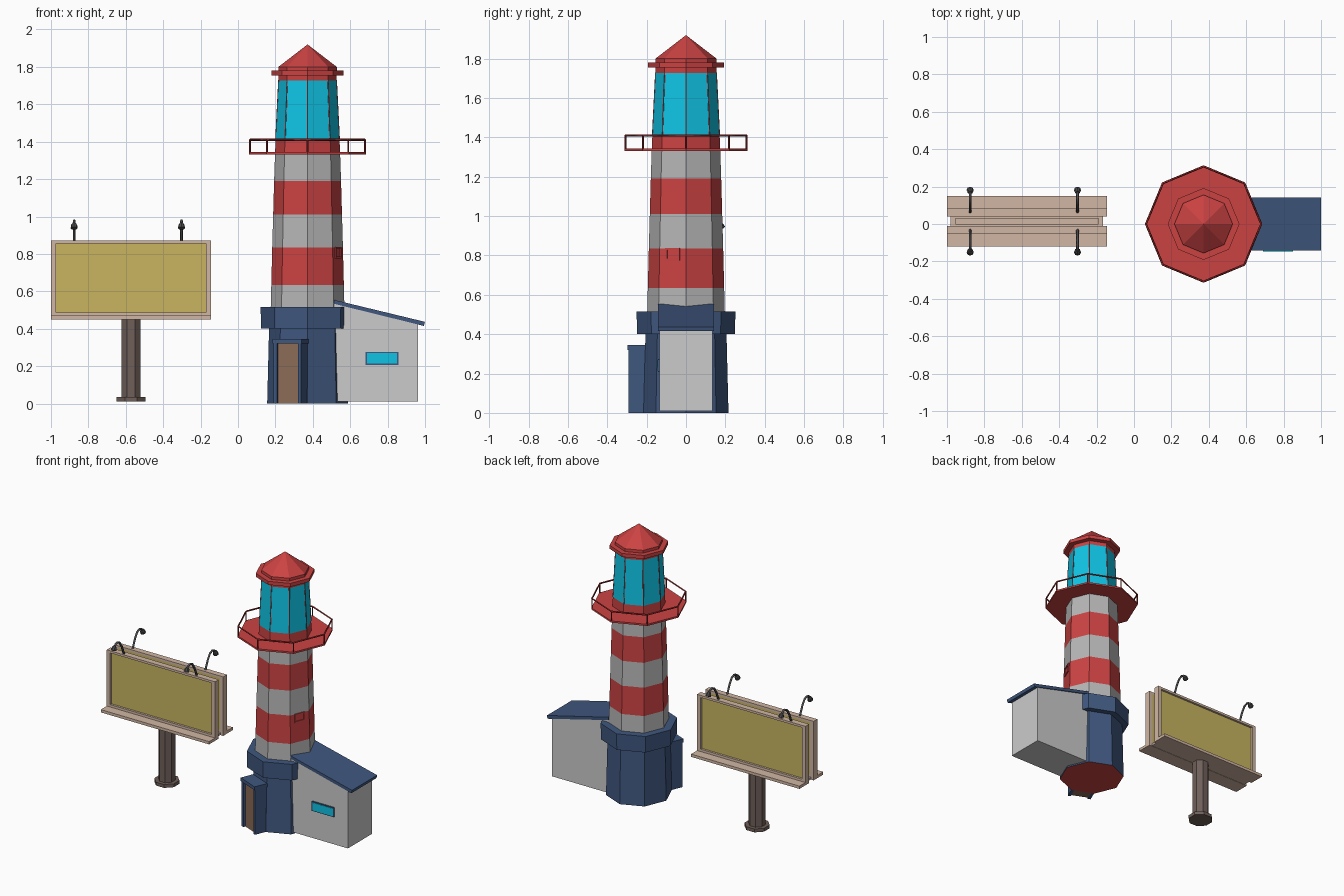
import bpy, bmesh
from math import cos, sin, pi, radians
from mathutils import Matrix, Vector

if "Cube" in bpy.data.objects:
    bpy.data.objects.remove(bpy.data.objects["Cube"])

TX = 0.372            # tower axis x
BX, BY = -0.572, 0.015  # billboard axis


def mat(name, r, g, b):
    m = bpy.data.materials.new(name)
    m.diffuse_color = (r, g, b, 1)
    m.use_nodes = True
    m.node_tree.nodes["Principled BSDF"].inputs["Base Color"].default_value = m.diffuse_color
    return m


RED = mat("red", 0.60, 0.055, 0.055)
BLUE = mat("navy", 0.05, 0.095, 0.21)
GREY = mat("pale_grey", 0.47, 0.47, 0.47)
CYAN = mat("glass", 0.005, 0.55, 0.78)
DOOR = mat("wood", 0.26, 0.15, 0.095)
BEIGE = mat("beige", 0.64, 0.47, 0.37)
OLIVE = mat("poster", 0.58, 0.46, 0.12)
POST = mat("post_brown", 0.16, 0.115, 0.10)
LAMP = mat("lamp_grey", 0.07, 0.07, 0.075)
RAIL = mat("rail_red", 0.25, 0.02, 0.02)


def finish(name, bm, mats):
    bmesh.ops.recalc_face_normals(bm, faces=bm.faces)
    me = bpy.data.meshes.new(name)
    bm.to_mesh(me)
    bm.free()
    for m in mats:
        me.materials.append(m)
    ob = bpy.data.objects.new(name, me)
    bpy.context.collection.objects.link(ob)
    return ob


def lathe(name, prof, mats, cx=TX, cy=0, n=8, offset=0.0):
    """Revolve (radius, z) points; mats holds one material per band."""
    bm = bmesh.new()
    rings = []
    for r, z in prof:
        k = 1 if r == 0 else n
        rings.append([bm.verts.new((cx + r * cos(2 * pi * i / n + offset),
                                    cy + r * sin(2 * pi * i / n + offset), z)) for i in range(k)])
    slots = list(dict.fromkeys(mats))
    for b, (p, q) in enumerate(zip(rings, rings[1:])):
        for i in range(n):
            j = (i + 1) % n
            vs = [p[i % len(p)], p[j % len(p)], q[j % len(q)], q[i % len(q)]]
            f = bm.faces.new(list(dict.fromkeys(vs)))
            f.material_index = slots.index(mats[b % len(mats)])
    return finish(name, bm, slots)


def box(name, lo, hi, m, angle=None):
    """Box from lo to hi; with an angle, x is the distance out from the tower axis."""
    lo, hi = Vector(lo), Vector(hi)
    bm = bmesh.new()
    bmesh.ops.create_cube(bm, size=1)
    M = Matrix.Translation((lo + hi) / 2) @ Matrix.Diagonal([*(abs(v) for v in hi - lo), 1])
    if angle is not None:
        M = Matrix.Translation((TX, 0, 0)) @ Matrix.Rotation(radians(angle), 4, 'Z') @ M
    bm.transform(M)
    return finish(name, bm, [m] if m else [])


def prism(name, pts, y0, y1, m=None):
    """Extrude an (x, z) outline along y."""
    bm = bmesh.new()
    f = bm.faces.new([bm.verts.new((x, y0, z)) for x, z in pts])
    ext = bmesh.ops.extrude_face_region(bm, geom=[f])
    bmesh.ops.translate(bm, vec=(0, y1 - y0, 0),
                        verts=[v for v in ext["geom"] if isinstance(v, bmesh.types.BMVert)])
    return finish(name, bm, [m] if m else [])


def tubes(name, paths, r, m, cyclic=False, res=0):
    cu = bpy.data.curves.new(name, 'CURVE')
    cu.dimensions, cu.bevel_depth, cu.bevel_resolution = '3D', r, res
    cu.use_fill_caps = True
    for path in paths:
        sp = cu.splines.new('POLY')
        sp.points.add(len(path) - 1)
        for p, co in zip(sp.points, path):
            p.co = (*co, 1)
        sp.use_cyclic_u = cyclic
    cu.materials.append(m)
    ob = bpy.data.objects.new(name, cu)
    bpy.context.collection.objects.link(ob)
    return ob


def octagon(r, z):
    return [(TX + r * cos(i * pi / 4), r * sin(i * pi / 4), z) for i in range(8)]


# Tower: base, striped shaft, gallery, lantern, roof
lathe("tower_base", [(0, 0), (.216, 0), (.206, .40), (.249, .40), (.251, .515), (.18, .515)],
      [RED, BLUE, BLUE, BLUE, BLUE])
lathe("tower_shaft", [(.197, .515), (.194, .635), (.189, .835), (.184, 1.01), (.179, 1.19),
                      (.174, 1.335), (.171, 1.41)], [GREY, RED, GREY, RED, GREY, RED])
lathe("gallery_floor", [(.165, 1.332), (.312, 1.332), (.312, 1.344), (.165, 1.344)], [RED])
tubes("gallery_rail", [octagon(.308, 1.41)], .006, RAIL, cyclic=True)
tubes("gallery_posts", list(zip(octagon(.308, 1.335), octagon(.308, 1.41))), .005, RAIL)
lathe("lantern_glass", [(0, 1.41), (.171, 1.41), (.155, 1.73)], [RED, CYAN])
tubes("lantern_mullions", list(zip(octagon(.169, 1.41), octagon(.153, 1.73))), .004, RED)
lathe("tower_roof", [(.155, 1.725), (.156, 1.755), (.192, 1.755), (.192, 1.78),
                     (.156, 1.78), (.156, 1.80), (0, 1.92)], [RED])

# Small stair window, barely proud of the shaft
for nm, lo, hi in (("sill", (-.04, .775), (.04, .785)), ("head", (-.04, .828), (.04, .838)),
                   ("left_jamb", (-.04, .775), (-.03, .838)), ("right_jamb", (.03, .775), (.04, .838))):
    box("stair_window_" + nm, (.16, *lo), (.181, *hi), RED, -22.5)

# Porch on the front-left face
A = -112.5
for s, side in ((-1, "left"), (1, "right")):
    box(f"porch_{side}_wall", (.15, s * .06, 0), (.282, s * .08, .325), BLUE, A)
box("porch_roof", (.15, -.084, .32), (.288, .084, .345), BLUE, A)
box("door", (.15, -.06, 0), (.266, .06, .32), DOOR, A)

# Lean-to shed
prism("shed_walls", [(.45, .01), (.962, .01), (.962, .425), (.45, .55)], -.135, .135)
prism("shed_roof", [(.515, .554), (.999, .437), (.994, .415), (.511, .534)], -.142, .142, BLUE)
box("shed_window_frame", (.682, -.143, .207), (.858, -.12, .275), BLUE)
box("shed_window_glass", (.689, -.146, .213), (.851, -.12, .269), CYAN)

# Billboard: post, core and two mirrored boards
lathe("billboard_post", [(0, .012), (.083, .012), (.083, .036), (.056, .036), (.056, .46)], [POST],
      BX, BY, offset=pi / 8)
X0, X1 = -1.0, -.145
box("billboard_core", (X0 + .045, BY - .018, .455), (X1 - .045, BY + .018, .84), BEIGE)
box("billboard_bottom", (X0 + .02, BY - .03, .452), (X1 - .02, BY + .03, .468), BEIGE)
for s, side in ((-1, "front"), (1, "back")):
    a, b = BY + s * .025, BY + s * .067
    box(f"{side}_shelf", (X0, a, .45), (X1, BY + s * .134, .47), BEIGE)
    box(f"{side}_frame_top", (X0, a, .855), (X1, b, .871), BEIGE)
    box(f"{side}_frame_bottom", (X0, a, .47), (X1, b, .487), BEIGE)
    box(f"{side}_frame_left", (X0, a, .487), (X0 + .027, b, .855), BEIGE)
    box(f"{side}_frame_right", (X1 - .027, a, .487), (X1, b, .855), BEIGE)
    box(f"{side}_poster", (X0 + .027, a, .487), (X1 - .027, BY + s * .052, .855), OLIVE)
    # Gooseneck lamps over each board
    arm = [(.045, .86), (.075, .93), (.10, .968), (.125, .978), (.145, .972), (.158, .955)]
    for i, x in enumerate((-.876, -.302)):
        tubes(f"{side}_lamp_arm_{i}", [[(x, BY + s * d, z) for d, z in arm]], .0075, LAMP, res=1)
        head = lathe(f"{side}_lamp_head_{i}", [(0, -.018), (.019, -.014), (.016, .006), (.008, .018), (0, .018)],
                     [LAMP], 0, 0)
        head.location = (x, BY + s * .161, .95)
        head.rotation_euler.x = s * radians(25)
